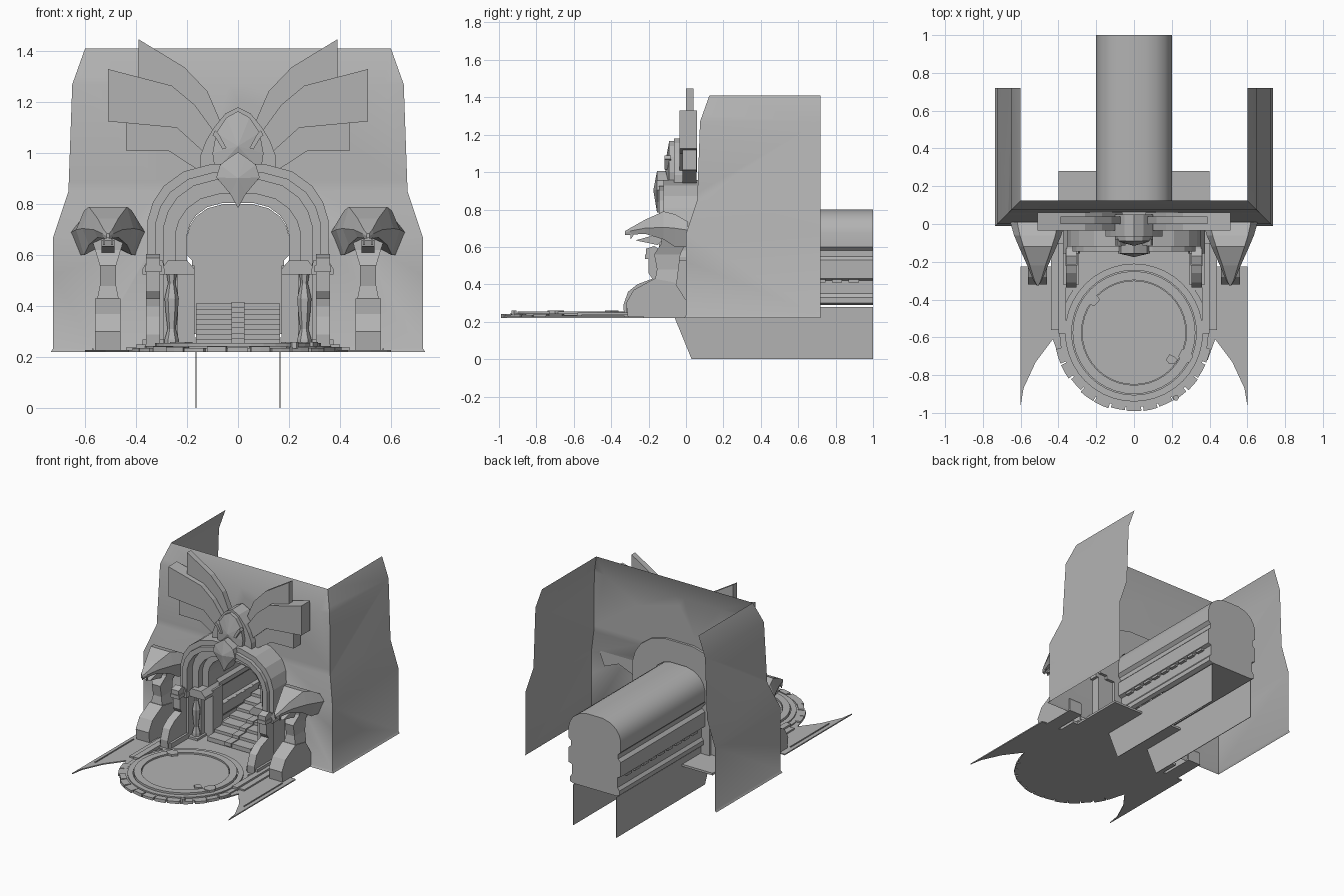
import bpy, bmesh, random
from math import sin, cos, pi, radians
from mathutils import Vector

random.seed(4)
if "Cube" in bpy.data.objects:
    bpy.data.objects.remove(bpy.data.objects["Cube"])

stone = bpy.data.materials.new("grey stone")
stone.use_nodes = True
stone.diffuse_color = (0.45, 0.45, 0.45, 1)
stone.node_tree.nodes["Principled BSDF"].inputs["Base Color"].default_value = (0.45, 0.45, 0.45, 1)


def finish(name, bm, mirror=False, smooth=False, recalc=True):
    if recalc:
        bmesh.ops.recalc_face_normals(bm, faces=bm.faces)
    mesh = bpy.data.meshes.new(name)
    bm.to_mesh(mesh)
    bm.free()
    mesh.materials.append(stone)
    ob = bpy.data.objects.new(name, mesh)
    bpy.context.collection.objects.link(ob)
    if mirror:
        ob.modifiers.new("Mirror", 'MIRROR')
    if smooth:
        bpy.ops.object.select_all(action='DESELECT')
        ob.select_set(True)
        bpy.context.view_layer.objects.active = ob
        bpy.ops.object.shade_smooth_by_angle(angle=radians(35))
    return ob


def place(axis, p, d):
    return {'x': (d, p[0], p[1]), 'y': (p[0], d, p[1]), 'z': (p[0], p[1], d)}[axis]


def prism(name, pts, axis, a, b, mirror=False, peak=0):
    """Extrude a flat outline from a to b; peak lifts the middle of the face at a."""
    bm = bmesh.new()
    va = [bm.verts.new(place(axis, p, a)) for p in pts]
    vb = [bm.verts.new(place(axis, p, b)) for p in pts]
    front = bm.faces.new(va)
    bm.faces.new(vb[::-1])
    for i in range(len(pts)):
        j = (i + 1) % len(pts)
        bm.faces.new((va[j], va[i], vb[i], vb[j]))
    if peak:
        v = bmesh.ops.poke(bm, faces=[front])["verts"][0]
        v.co += Vector(place(axis, (0, 0), peak))
    return finish(name, bm, mirror)


def box(name, x, y, z, mirror=False):
    return prism(name, [(x[0], z[0]), (x[1], z[0]), (x[1], z[1]), (x[0], z[1])], 'y', y[0], y[1], mirror)


def loft(name, rows, closed=False, caps=False, mirror=False, smooth=False):
    """Skin a surface through rows of points."""
    bm = bmesh.new()
    vs = [[bm.verts.new(p) for p in row] for row in rows]
    n = len(rows[0])
    for r, s in zip(vs, vs[1:]):
        for i in range(n if closed else n - 1):
            j = (i + 1) % n
            bm.faces.new((r[i], r[j], s[j], s[i]))
    if caps:
        bm.faces.new(vs[0])
        bm.faces.new(vs[-1])
    return finish(name, bm, mirror, smooth)


def symmetric(half):
    return half + [(-x, z) for x, z in reversed(half) if x > 0]


def arch(w, top, foot=0.55):
    return [(w, foot), (w, top - 0.62 * w), (0.94 * w, top - 0.42 * w), (0.82 * w, top - 0.24 * w),
            (0.6 * w, top - 0.08 * w), (0.3 * w, top), (0, top)]


# Outer wall: a bent sheet with three sides and an arched hole in front
bm = bmesh.new()
rows = []
for o, z in [(-0.01, 0.22), (0, 0.235), (0, 0.67), (0.06, 0.85), (0.075, 1.27), (0.125, 1.41)]:
    w = 0.725 - o
    rows.append([bm.verts.new(p) for p in ((-w, 0.72, z), (-w, o, z), (w, o, z), (w, 0.72, z))])
for r, s in zip(rows, rows[1:]):
    for i in range(3):
        bm.faces.new((r[i], r[i + 1], s[i + 1], s[i]))
hole = [(Vector((s * 0.32 * cos(a), 0, 0.57 + 0.32 * sin(a))), Vector((s * cos(a), 0, sin(a))))
        for a in (0, pi / 6, pi / 3, pi / 2) for s in (1, -1)]
for co, no in hole:
    front = [f for f in bm.faces if f.calc_center_median().y < 0.13]
    geom = front + list({e for f in front for e in f.edges}) + list({v for f in front for v in f.verts})
    bmesh.ops.bisect_plane(bm, geom=geom, plane_co=co, plane_no=no)
inside = [f for f in bm.faces if f.calc_center_median().y < 0.13
          and all((f.calc_center_median() - co).dot(no) < 0 for co, no in hole)]
bmesh.ops.delete(bm, geom=inside, context='FACES')
finish("outer_wall", bm, smooth=True)

# Vaulted tunnel running back, with ledges low on its sides
profile = symmetric([(0.165, 0.29), (0.19, 0.3), (0.19, 0.33), (0.175, 0.35), (0.175, 0.42), (0.2, 0.43),
                     (0.2, 0.53), (0.18, 0.55), (0.18, 0.58), (0.2, 0.6)] + arch(0.2, 0.8, 0.62)[1:])
loft("tunnel_vault", [[(x, y, z) for x, z in profile] for y in (0.05, 1)], smooth=True)
prism("tunnel_end", profile, 'y', 0.995, 1)
box("tunnel_floor", (-0.165, 0.165), (0.5, 1), (0.29, 0.41))
for i in range(9):
    y = 0.15 + i * 0.09
    box("wall_notch", (0.175, 0.196), (y, y + 0.055), (0.41, 0.425), True)

# Skirt panels under the tunnel
prism("skirt_panel", [(-0.06, 0.22), (0.03, 0), (1, 0), (1, 0.28), (0.05, 0.28)], 'x', 0.163, 0.167, True)

# Stairs with a raised centre strip
for i in range(8):
    y, z = -0.1 + i * 0.08, 0.27 + i * 0.02
    box("stair_step", (-0.165, 0.165), (y, y + 0.09), (z - 0.03, z))
    box("stair_strip", (-0.025, 0.025), (y - 0.012, y + 0.07), (z - 0.02, z + 0.006))

# Portal arch in stepped bands
sizes = [(0.355, 0.957), (0.325, 0.925), (0.29, 0.895), (0.245, 0.84), (0.2, 0.805)]
for (outer, inner), y in zip(zip(sizes, sizes[1:]), (-0.12, -0.145, -0.085, -0.04)):
    prism("portal_band", arch(*outer) + arch(*inner)[::-1], 'y', y, 0.08, True)

# Jambs, capitals and bulging half columns below the arch
box("outer_jamb", (0.29, 0.355), (-0.13, 0.06), (0.22, 0.56), True)
box("middle_jamb", (0.235, 0.29), (-0.07, 0.06), (0.22, 0.56), True)
box("inner_jamb", (0.17, 0.235), (-0.03, 0.08), (0.22, 0.56), True)
prism("inner_capital", [(0.17, 0.525), (0.3, 0.525), (0.3, 0.545), (0.275, 0.58), (0.2, 0.58), (0.17, 0.545)],
      'y', -0.12, 0.08, True)
prism("outer_capital", [(0.285, 0.525), (0.375, 0.525), (0.375, 0.545), (0.355, 0.58), (0.295, 0.58)],
      'y', -0.155, 0.06, True)
column = [(0.03, 0.24), (0.028, 0.27), (0.016, 0.31), (0.024, 0.38), (0.028, 0.43), (0.014, 0.49), (0.02, 0.525)]
loft("half_column", [[(0.26 + r * cos(k * pi / 3), -0.085 + r * sin(k * pi / 3), z) for k in range(6)]
                     for r, z in column], True, True, True)
box("column_foot", (0.22, 0.3), (-0.13, -0.03), (0.22, 0.25), True)

# Scroll pillars in front of the jambs
scroll = [(-0.33, 0.22), (-0.335, 0.29), (-0.31, 0.36), (-0.26, 0.4), (-0.18, 0.43), (-0.2, 0.46), (-0.2, 0.54),
          (-0.215, 0.56), (-0.215, 0.59), (-0.17, 0.605), (-0.13, 0.58), (-0.12, 0.22)]
prism("scroll_pillar", scroll, 'x', 0.305, 0.36, True)
box("scroll_foot", (0.29, 0.375), (-0.32, -0.1), (0.22, 0.27), True)
box("scroll_cap", (0.3, 0.365), (-0.22, -0.12), (0.535, 0.56), True)

# Serpent statues: foot, neck, hood and jaw
foot = [(-0.31, 0.22), (-0.32, 0.3), (-0.28, 0.37), (-0.17, 0.43), (-0.06, 0.41), (0.01, 0.3), (0.01, 0.22)]
prism("serpent_foot", foot, 'x', 0.46, 0.56, True)
neck = [(-0.17, -0.05, 0.4, 0.048), (-0.155, -0.04, 0.48, 0.032), (-0.17, -0.03, 0.56, 0.032),
        (-0.13, 0, 0.62, 0.05), (-0.13, 0.01, 0.7, 0.075)]
loft("serpent_neck", [[(0.51 - w, a, z), (0.51 + w, a, z), (0.51 + w, b, z), (0.51 - w, b, z)]
                      for a, b, z, w in neck], True, True, True)
hood = [(0.01, 0.145, 0.735, 0.69, 0.6), (-0.06, 0.125, 0.775, 0.7, 0.6), (-0.12, 0.1, 0.79, 0.705, 0.64),
        (-0.22, 0.055, 0.745, 0.7, 0.67), (-0.3, 0.022, 0.7, 0.685, 0.665), (-0.325, 0.006, 0.685, 0.675, 0.665)]
loft("serpent_hood", [[(0.51 - w * 0.75, y, t), (0.51 + w * 0.75, y, t), (0.51 + w, y, m), (0.51 + w * 0.75, y, b),
                       (0.51, y, (m + b) / 2), (0.51 - w * 0.75, y, b), (0.51 - w, y, m)]
                      for y, w, t, m, b in hood], True, True, True)
prism("serpent_jaw", [(-0.27, 0.635), (-0.15, 0.61), (-0.1, 0.66), (-0.18, 0.66)], 'x', 0.485, 0.535, True)
for x in (0.49, 0.522):
    prism("serpent_fang", [(-0.3, 0.68), (-0.27, 0.68), (-0.295, 0.64)], 'x', x, x + 0.008, True)

# Fan of wing plates above the portal
prism("upper_wing", [(0.05, 1.08), (0.12, 1.243), (0.21, 1.337), (0.39, 1.447), (0.39, 1.28), (0.24, 1.216),
                     (0.1, 1.05)], 'y', 0, 0.04, True)
prism("middle_wing", [(0.06, 1.03), (0.1, 1.094), (0.17, 1.19), (0.26, 1.265), (0.51, 1.33), (0.51, 1.125),
                      (0.24, 1.1), (0.13, 1.0)], 'y', -0.035, 0.06, True)
prism("lower_wing", [(0.08, 0.97), (0.15, 1.035), (0.24, 1.11), (0.44, 1.125), (0.44, 1.01), (0.27, 1.008),
                     (0.15, 0.93)], 'y', -0.02, 0.055, True)

# Crest, keystone leaf and feelers
prism("crest_back", symmetric([(0.15, 0.93), (0.15, 0.985), (0.125, 1.05), (0.095, 1.1), (0.05, 1.155), (0, 1.18)]),
      'y', -0.065, 0.05)
prism("crest_front", symmetric([(0.09, 0.93), (0.1, 1.0), (0.085, 1.08), (0.045, 1.14), (0, 1.165)]),
      'y', -0.09, 0, peak=-0.025)
prism("keystone_leaf", symmetric([(0.03, 0.84), (0.085, 0.905), (0.07, 0.955), (0.03, 0.985), (0, 1.005)])
      + [(0, 0.785)], 'y', -0.155, -0.05, peak=-0.02)
prism("feeler", [(0.045, 1.02), (0.06, 1.015), (0.09, 1.065), (0.1, 1.07), (0.09, 1.09), (0.075, 1.075)],
      'y', -0.115, -0.08, True)

# Forecourt floor with two pointed horns
prism("floor_horn", [(0.3, -0.225), (0.6, -0.225), (0.6, -0.96), (0.585, -0.87), (0.52, -0.73), (0.43, -0.61),
                     (0.39, -0.72), (0.3, -0.72)], 'z', 0.22, 0.228, True)
box("threshold_floor", (-0.4, 0.4), (-0.35, 0.28), (0.22, 0.235))
box("inner_curb", (0.36, 0.4), (-0.58, -0.1), (0.22, 0.25), True)
box("outer_curb", (0.4, 0.44), (-0.56, -0.1), (0.22, 0.238), True)
box("floor_rib", (0.567, 0.573), (-0.75, -0.33), (0.225, 0.234), True)


# Round platform in stacked rings
def ring(name, r0, r1, z0, z1, a0=0, a1=2 * pi, n=40):
    rows = []
    for i in range(n + 1):
        a = a0 + (a1 - a0) * i / n
        rows.append([(r * cos(a), -0.575 + r * sin(a), z)
                     for r, z in ((r0, z0), (r1, z0), (r1, z1), (r0, z1))])
    return loft(name, rows, True, a1 - a0 < 6)


def disc(r):
    return [(r * cos(i * pi / 20), -0.575 + r * sin(i * pi / 20)) for i in range(40)]


prism("platform_base", disc(0.395), 'z', 0.22, 0.236)
prism("platform_centre", disc(0.275), 'z', 0.225, 0.247)
ring("platform_inner_ring", 0.278, 0.325, 0.225, 0.256)
ring("platform_middle_ring", 0.33, 0.365, 0.225, 0.245)
for i in range(13):
    a = pi + 0.2 + i * (pi - 0.4) / 13
    ring("rim_block", 0.375, 0.425 - random.uniform(0, 0.012), 0.22, 0.24 + random.uniform(-0.004, 0.004),
         a + random.uniform(0, 0.02), a + 0.2, 2)

# Loose slabs and rubble on the platform
for x, y, s in [(-0.23, -0.4, 0.05), (0.27, -0.7, 0.05), (0.2, -0.72, 0.035), (0.22, -0.92, 0.018)]:
    slab = [(x + s * random.uniform(0.6, 1.1) * cos(k * pi / 3), y + s * random.uniform(0.6, 1.1) * sin(k * pi / 3))
            for k in range(6)]
    prism("broken_slab", slab, 'z', 0.235, 0.26)
